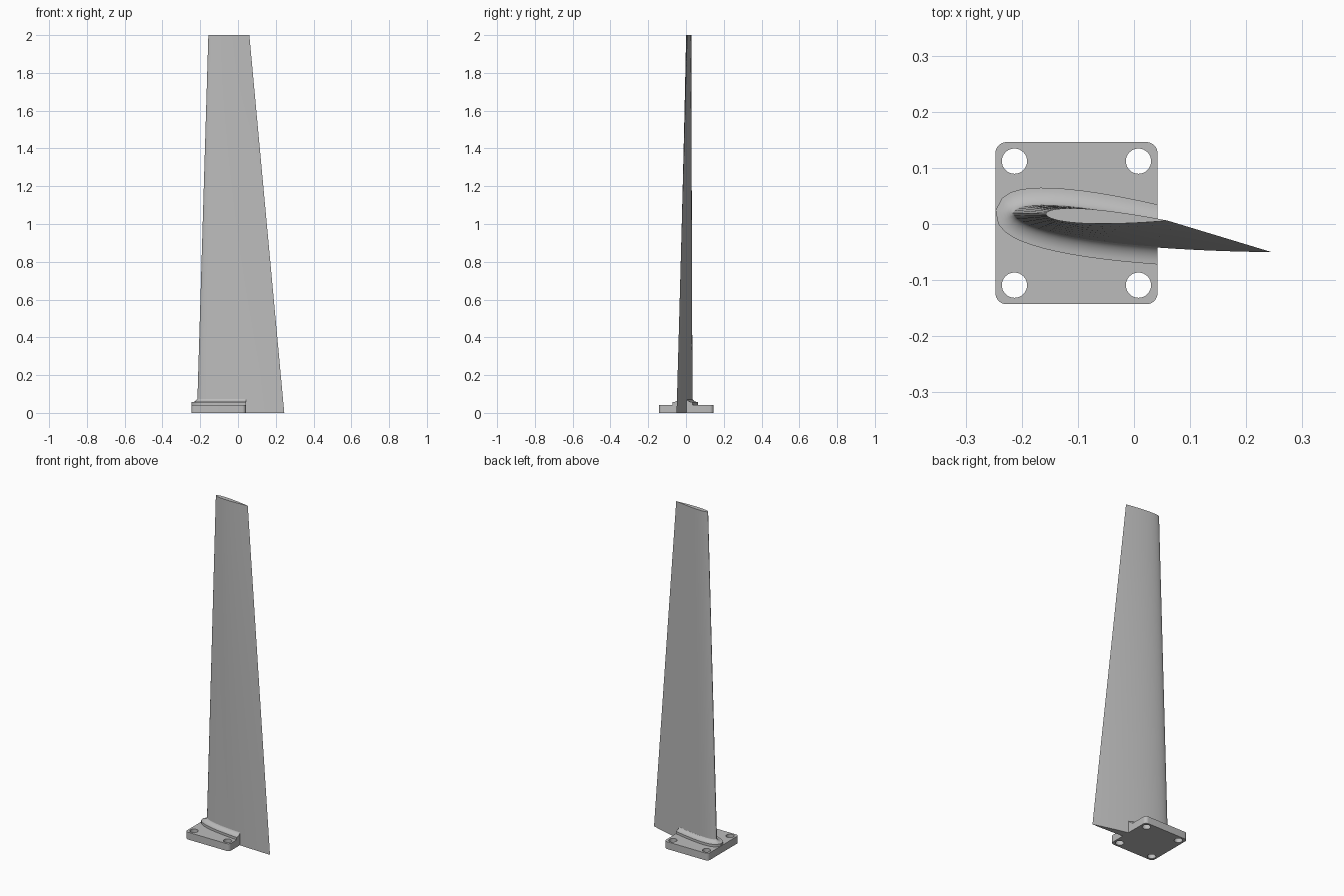
import bpy, bmesh, math
from mathutils import Vector

if "Cube" in bpy.data.objects:
    bpy.data.objects.remove(bpy.data.objects["Cube"], do_unlink=True)

grey = bpy.data.materials.new("plain grey")
grey.use_nodes = True
COLOR = (0.5, 0.5, 0.5, 1)
grey.diffuse_color = COLOR
grey.node_tree.nodes["Principled BSDF"].inputs["Base Color"].default_value = COLOR

ROOT = (Vector((-0.217, 0.02)), Vector((0.245, -0.05)))   # leading, trailing edge
TIP = (Vector((-0.157, 0.018)), Vector((0.06, 0.006)))
THICKNESS = 0.12
CUT_X = 0.042
PLATE_TOP = 0.043


def section(lead, trail, offset=0.0, steps=24):
    """Symmetric airfoil outline between two points, grown by an offset."""
    chord = trail - lead
    side = Vector((-chord.y, chord.x))
    points = []
    for i in range(2 * steps):
        a = math.pi * i / steps
        t = (1 + math.cos(a)) / 2
        half = 5 * THICKNESS * (0.2969 * math.sqrt(t) - 0.126 * t - 0.3516 * t**2
                                + 0.2843 * t**3 - 0.1036 * t**4)
        points.append(lead + chord * t + side * (half if i <= steps else -half))
    grown = []
    for i, p in enumerate(points):
        d = (points[(i + 1) % len(points)] - points[i - 1]).normalized()
        grown.append(p + Vector((d.y, -d.x)) * offset)
    return grown


def loft(rings):
    """Solid through a list of (outline, height) rings."""
    bm = bmesh.new()
    loops = [[bm.verts.new((p.x, p.y, z)) for p in outline] for outline, z in rings]
    for low, high in zip(loops, loops[1:]):
        for i in range(len(low)):
            j = (i + 1) % len(low)
            bm.faces.new((low[i], low[j], high[j], high[i]))
    bm.faces.new(loops[0][::-1])
    bm.faces.new(loops[-1])
    return bm


def finish(name, bm):
    bmesh.ops.recalc_face_normals(bm, faces=bm.faces)
    mesh = bpy.data.meshes.new(name)
    bm.to_mesh(mesh)
    bm.free()
    mesh.materials.append(grey)
    obj = bpy.data.objects.new(name, mesh)
    bpy.context.collection.objects.link(obj)
    bpy.ops.object.select_all(action="DESELECT")
    obj.select_set(True)
    bpy.context.view_layer.objects.active = obj
    bpy.ops.object.shade_smooth_by_angle(angle=math.radians(30))
    return obj


# Tapered, twisted blade
LEVELS = 8
rings = []
for k in range(LEVELS + 1):
    f = k / LEVELS
    rings.append((section(ROOT[0].lerp(TIP[0], f), ROOT[1].lerp(TIP[1], f)), 2 * f))
finish("blade", loft(rings))

# Collar with a hollow fillet, cut flush with the plate
BASE, RISE, REACH = 0.057, 0.025, 0.033
rings = [(section(*ROOT, 0.03), PLATE_TOP - 0.005)]
for k in range(9):
    a = math.pi / 2 * k / 8
    rings.append((section(*ROOT, 0.03 - REACH * math.sin(a)),
                  BASE + RISE * (1 - math.cos(a))))
bm = loft(rings)
bmesh.ops.bisect_plane(bm, geom=bm.verts[:] + bm.edges[:] + bm.faces[:],
                       plane_co=(CUT_X, 0, 0), plane_no=(1, 0, 0), clear_outer=True)
bmesh.ops.holes_fill(bm, edges=[e for e in bm.edges if e.is_boundary], sides=0)
finish("root_collar", bm)

# Square mounting plate with rounded corners and four bolt holes
CENTRE = Vector((-0.1025, 0.0015))
HALF, CORNER, BOLT, HOLE = 0.1445, 0.02, 0.1105, 0.0225


def arc(cx, cy, radius, start, sweep, count):
    return [(cx + radius * math.cos(start + sweep * i / count),
             cy + radius * math.sin(start + sweep * i / count)) for i in range(count + 1)]


corners = [(1, 1), (-1, 1), (-1, -1), (1, -1)]
inner = HALF - CORNER
outline = []
for n, (sx, sy) in enumerate(corners):
    outline += arc(CENTRE.x + sx * inner, CENTRE.y + sy * inner, CORNER,
                   n * math.pi / 2, math.pi / 2, 8)
loops = [outline]
for sx, sy in corners:
    loops.append(arc(CENTRE.x + sx * BOLT, CENTRE.y + sy * BOLT, HOLE, 0, math.tau, 32)[:-1])

curve = bpy.data.curves.new("plate_outline", "CURVE")
curve.dimensions = "2D"
curve.fill_mode = "BOTH"
curve.extrude = PLATE_TOP / 2
for loop in loops:
    spline = curve.splines.new("POLY")
    spline.points.add(len(loop) - 1)
    for point, (x, y) in zip(spline.points, loop):
        point.co = (x, y, 0, 1)
    spline.use_cyclic_u = True
helper = bpy.data.objects.new("plate_outline", curve)
bpy.context.collection.objects.link(helper)
bpy.context.view_layer.update()
flat = bpy.data.meshes.new_from_object(
    helper.evaluated_get(bpy.context.evaluated_depsgraph_get()))
bpy.data.objects.remove(helper, do_unlink=True)
bm = bmesh.new()
bm.from_mesh(flat)
bmesh.ops.remove_doubles(bm, verts=bm.verts, dist=0.00005)
bmesh.ops.translate(bm, verts=bm.verts, vec=(0, 0, PLATE_TOP / 2))
finish("mounting_plate", bm)
